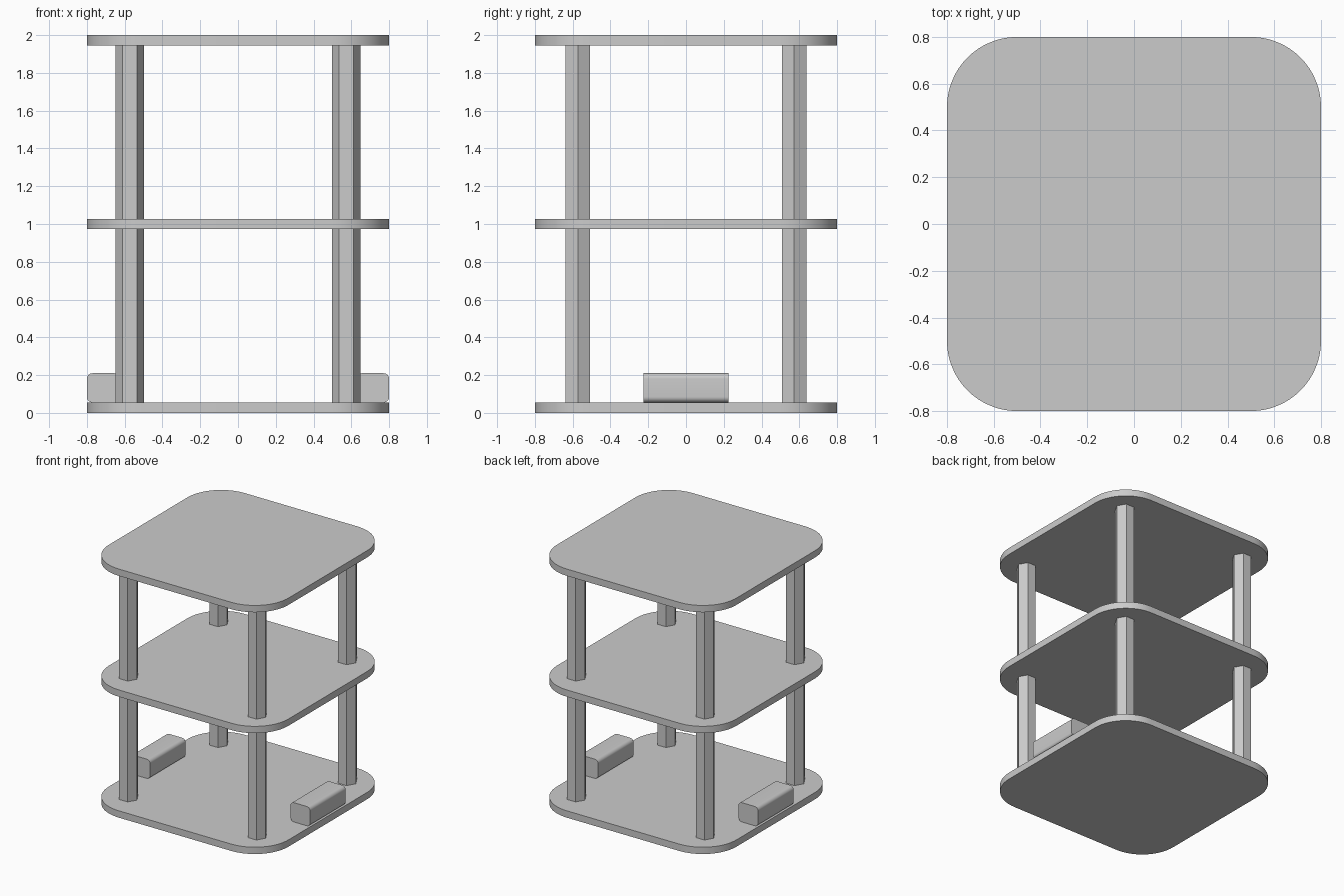
import bpy
import bmesh
import math

if "Cube" in bpy.data.objects:
    bpy.data.objects.remove(bpy.data.objects["Cube"], do_unlink=True)

grey = bpy.data.materials.new("plain grey")
grey.use_nodes = True
grey.diffuse_color = (0.6, 0.6, 0.6, 1)
grey.node_tree.nodes["Principled BSDF"].inputs["Base Color"].default_value = grey.diffuse_color

PLATE = 0.055          # shelf thickness
SHELF_Z = (0, 0.9725, 1.945)
POST = 0.573           # post offset from the centre


def finish(obj, name):
    obj.name = name
    obj.data.materials.append(grey)
    bpy.ops.object.select_all(action="DESELECT")
    obj.select_set(True)
    bpy.context.view_layer.objects.active = obj
    bpy.ops.object.shade_smooth_by_angle(angle=math.radians(30))


def rounded_box(name, size, centre, axis, radius, segments):
    """Box whose four edges along one axis are rounded."""
    bm = bmesh.new()
    bmesh.ops.create_cube(bm, size=1)
    bmesh.ops.scale(bm, vec=size, verts=bm.verts)
    edges = [e for e in bm.edges
             if abs(e.verts[0].co[axis] - e.verts[1].co[axis]) > 0.01]
    bmesh.ops.bevel(bm, geom=edges, offset=radius, segments=segments,
                    profile=0.5, affect="EDGES")
    mesh = bpy.data.meshes.new(name)
    bm.to_mesh(mesh)
    bm.free()
    obj = bpy.data.objects.new(name, mesh)
    obj.location = centre
    bpy.context.collection.objects.link(obj)
    finish(obj, name)


# Three shelves with round corners
for level, z in zip(("bottom", "middle", "top"), SHELF_Z):
    rounded_box(level + "_shelf", (1.6, 1.6, PLATE), (0, 0, z + PLATE / 2), 2, 0.3, 16)

# Hexagonal posts, one in each corner of both storeys
for storey, low, high in (("lower", SHELF_Z[0], SHELF_Z[1]), ("upper", SHELF_Z[1], SHELF_Z[2])):
    height = high - low - PLATE
    for side, sx in (("left", 1), ("right", -1)):
        for end, sy in (("front", -1), ("back", 1)):
            bpy.ops.mesh.primitive_cylinder_add(
                vertices=6, radius=0.075, depth=height,
                location=(sx * POST, sy * POST, low + PLATE + height / 2),
                rotation=(0, 0, math.pi / 2))
            finish(bpy.context.object, f"{storey}_{end}_{side}_post")

# Rounded blocks at the sides of the bottom shelf
for side, sx in (("left", 1), ("right", -1)):
    rounded_box(side + "_block", (0.175, 0.45, 0.155),
                (sx * 0.7125, 0, PLATE + 0.0775), 1, 0.03, 8)
